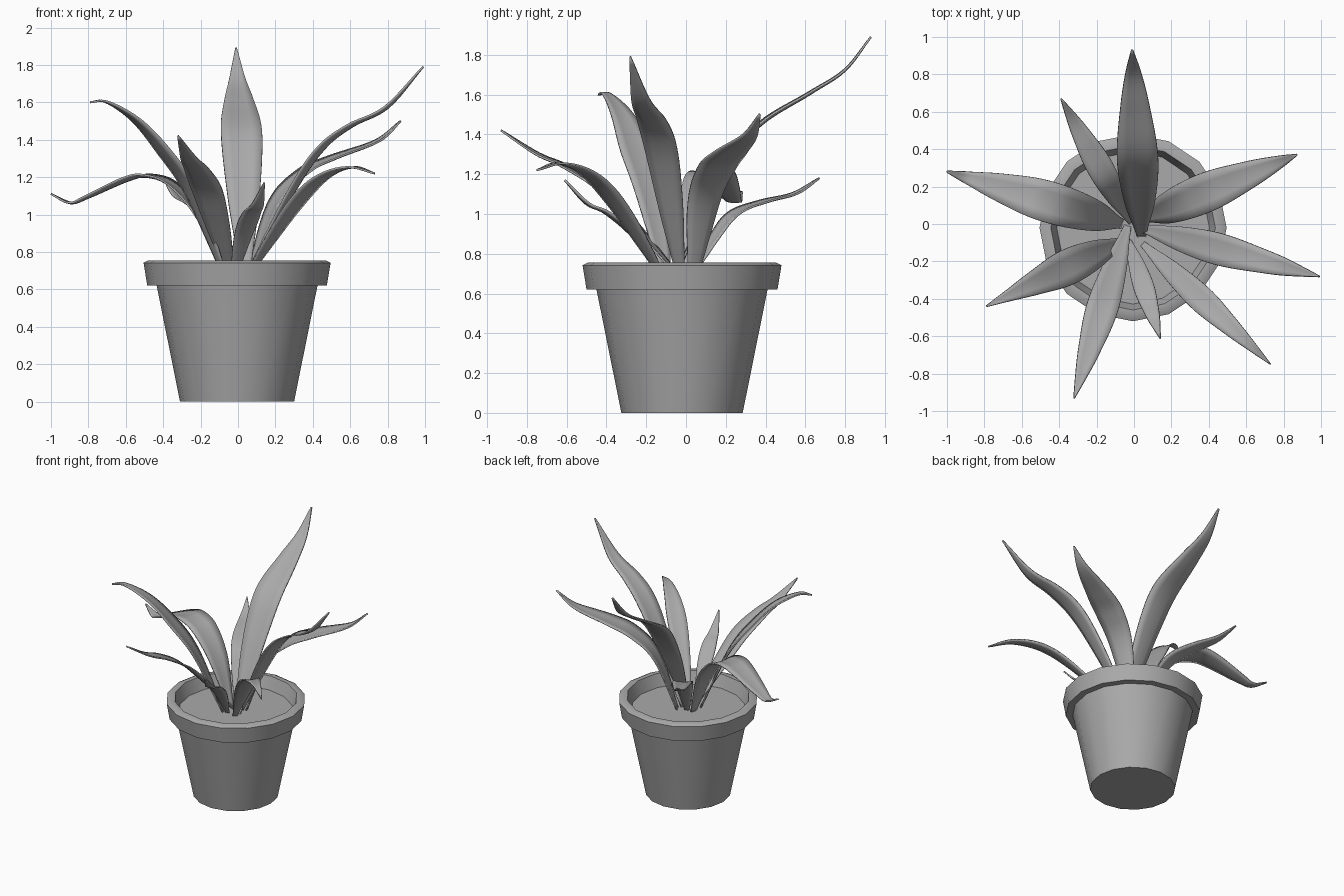
import bpy
import bmesh
import math
from mathutils import Vector

cube = bpy.data.objects.get("Cube")
if cube:
    bpy.data.objects.remove(cube, do_unlink=True)

grey = bpy.data.materials.new("plain grey")
grey.use_nodes = True
grey.diffuse_color = (0.4, 0.4, 0.4, 1)
grey.node_tree.nodes["Principled BSDF"].inputs["Base Color"].default_value = (0.4, 0.4, 0.4, 1)


def finish(name, bm, sharp_angle):
    """Turn a bmesh into a smooth shaded object with the shared material."""
    bmesh.ops.recalc_face_normals(bm, faces=bm.faces)
    mesh = bpy.data.meshes.new(name)
    bm.to_mesh(mesh)
    bm.free()
    mesh.materials.append(grey)
    obj = bpy.data.objects.new(name, mesh)
    bpy.context.collection.objects.link(obj)
    bpy.ops.object.select_all(action="DESELECT")
    obj.select_set(True)
    bpy.context.view_layer.objects.active = obj
    bpy.ops.object.shade_smooth_by_angle(angle=math.radians(sharp_angle))
    return obj


def lathe(name, profile, centre, sides=16):
    """Spin a radius/height profile around the vertical axis."""
    bm = bmesh.new()
    points = [bm.verts.new((radius, 0, height)) for radius, height in profile]
    edges = [bm.edges.new(pair) for pair in zip(points, points[1:])]
    bmesh.ops.spin(bm, geom=points + edges, cent=(0, 0, 0), axis=(0, 0, 1),
                   angle=math.tau, steps=sides, use_duplicate=False)
    bmesh.ops.remove_doubles(bm, verts=bm.verts, dist=0.0005)
    obj = finish(name, bm, 30)
    obj.location = centre
    return obj


def smooth_path(points, steps):
    """Catmull-Rom curve through the given points."""
    ends = [points[0] * 2 - points[1]] + points + [points[-1] * 2 - points[-2]]
    path = []
    for a, b, c, d in zip(ends, ends[1:], ends[2:], ends[3:]):
        for i in range(steps):
            t = i / steps
            path.append(b + (c - a) * t / 2
                        + (a * 2 - b * 5 + c * 4 - d) * t * t / 2
                        + (b * 3 - a - c * 3 + d) * t ** 3 / 2)
    return path + [points[-1]]


# Blade outline: share of the length, share of the full width
OUTLINE = smooth_path([Vector(p) for p in (
    (0, 0.2), (0.1, 0.38), (0.3, 0.77), (0.55, 1), (0.75, 0.7), (0.9, 0.32), (1, 0.04))], 8)


def blade_width(share):
    for a, b in zip(OUTLINE, OUTLINE[1:]):
        if share <= b.x:
            return a.y + (b.y - a.y) * (share - a.x) / max(b.x - a.x, 1e-6)
    return OUTLINE[-1].y


def leaf(name, base, tip, width, rise):
    """Long blade from base to tip; rise gives (share of the way out, height)."""
    base, tip = Vector(base), Vector(tip)
    path = smooth_path([Vector((*base.lerp(tip, f), z)) for f, z in rise], 6)
    out = (tip - base).normalized()
    side = Vector((-out.y, out.x, 0))
    lengths = [0]
    for a, b in zip(path, path[1:]):
        lengths.append(lengths[-1] + (b - a).length)
    bm = bmesh.new()
    rows = []
    for i, point in enumerate(path):
        along = path[min(i + 1, len(path) - 1)] - path[max(i - 1, 0)]
        up = along.cross(side).normalized()
        w = width * blade_width(lengths[i] / lengths[-1])
        rows.append([bm.verts.new(point + side * w * u / 2 + up * w * 0.06 * u * u)
                     for u in (-1, -0.5, 0, 0.5, 1)])
    for low, high in zip(rows, rows[1:]):
        for k in range(len(low) - 1):
            bm.faces.new((low[k], low[k + 1], high[k + 1], high[k]))
    obj = finish(name, bm, 60)
    thick = obj.modifiers.new("thickness", "SOLIDIFY")
    thick.thickness = 0.01
    thick.offset = 0


# Pot with its thick collar, and the soil inside
POT_CENTRE = (-0.005, -0.02, 0)
lathe("pot", [(0, 0), (0.305, 0), (0.43, 0.62), (0.48, 0.62), (0.5, 0.742), (0.475, 0.755),
              (0.44, 0.755), (0.395, 0.62)], POT_CENTRE)
lathe("soil", [(0.408, 0.66), (0, 0.66)], POT_CENTRE)

# Leaves, going round from the back
leaf("back_leaf", (0.04, -0.07), (-0.01, 0.93), 0.22,
     [(0, 0.64), (0.14, 0.95), (0.28, 1.22), (0.44, 1.44), (0.69, 1.6), (0.87, 1.72), (1, 1.89)])
leaf("back_left_leaf", (0.05, 0.03), (0.87, 0.37), 0.21,
     [(0, 0.64), (0.18, 1.05), (0.37, 1.22), (0.57, 1.3), (0.85, 1.39), (1, 1.5)])
leaf("left_leaf", (0.03, -0.02), (0.99, -0.28), 0.17,
     [(0, 0.64), (0.28, 1.13), (0.44, 1.35), (0.6, 1.47), (0.8, 1.57), (1, 1.79)])
leaf("front_left_leaf", (0.04, -0.1), (0.73, -0.75), 0.14,
     [(0, 0.64), (0.1, 0.76), (0.37, 1.03), (0.59, 1.19), (0.81, 1.25), (1, 1.22)])
leaf("small_front_leaf", (-0.03, -0.08), (0.14, -0.61), 0.11,
     [(0, 0.64), (0.32, 0.87), (0.6, 1), (0.79, 1.05), (1, 1.17)])
leaf("front_leaf", (-0.03, 0), (-0.32, -0.93), 0.17,
     [(0, 0.64), (0.13, 0.78), (0.32, 0.98), (0.48, 1.13), (0.67, 1.24), (0.81, 1.3), (1, 1.42)])
leaf("front_right_leaf", (-0.06, -0.09), (-0.79, -0.44), 0.19,
     [(0, 0.64), (0.26, 1.1), (0.47, 1.33), (0.67, 1.5), (0.88, 1.6), (1, 1.6)])
leaf("right_leaf", (-0.06, 0), (-1, 0.28), 0.22,
     [(0, 0.64), (0.15, 0.97), (0.31, 1.15), (0.45, 1.2), (0.57, 1.18), (0.79, 1.09),
      (0.89, 1.06), (1, 1.11)])
leaf("back_right_leaf", (-0.01, 0), (-0.39, 0.67), 0.14,
     [(0, 0.64), (0.22, 0.88), (0.37, 1), (0.6, 1.06), (0.82, 1.1), (1, 1.18)])
